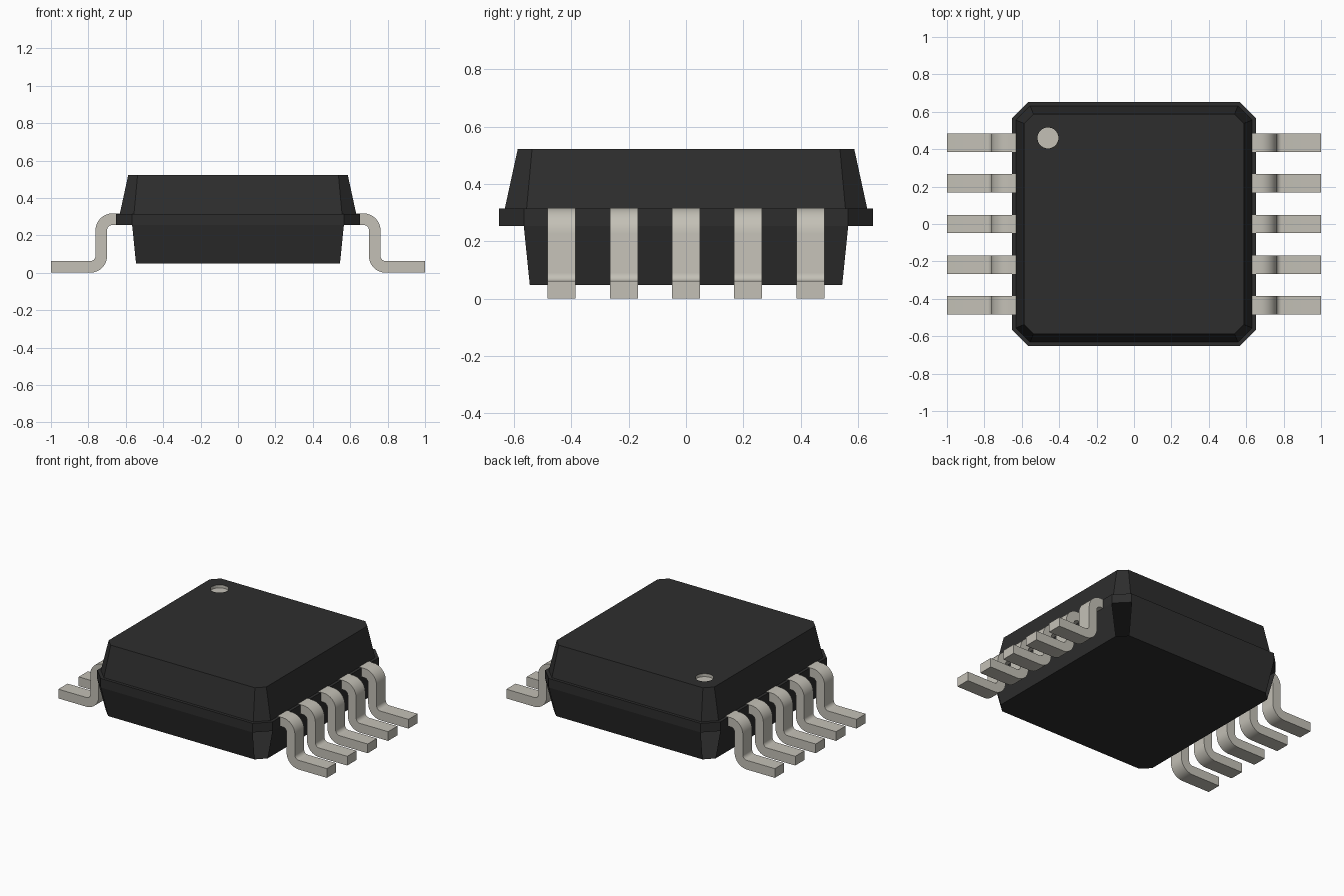
import bpy, bmesh, math

cube = bpy.data.objects.get("Cube")
if cube:
    bpy.data.objects.remove(cube, do_unlink=True)


def material(name, rgb, metallic=0.0):
    m = bpy.data.materials.new(name)
    m.use_nodes = True
    m.diffuse_color = (*rgb, 1)
    bsdf = m.node_tree.nodes["Principled BSDF"]
    bsdf.inputs["Base Color"].default_value = (*rgb, 1)
    bsdf.inputs["Roughness"].default_value = 0.6
    return m


BLACK = material("black plastic", (0.027, 0.027, 0.027))
METAL = material("pale metal", (0.55, 0.53, 0.47))


def finish(name, bm, mats, smooth=False):
    mesh = bpy.data.meshes.new(name)
    bm.to_mesh(mesh)
    bm.free()
    for m in mats:
        mesh.materials.append(m)
    ob = bpy.data.objects.new(name, mesh)
    bpy.context.collection.objects.link(ob)
    if smooth:
        bpy.ops.object.select_all(action='DESELECT')
        ob.select_set(True)
        bpy.context.view_layer.objects.active = ob
        bpy.ops.object.shade_smooth_by_angle(angle=math.radians(35))
    return ob


def octagon(bm, h, c, z):
    """Square of half-width h with corners cut off at c."""
    pts = [(h, -c), (h, c), (c, h), (-c, h), (-h, c), (-h, -c), (-c, -h), (c, -h)]
    return [bm.verts.new((x, y, z)) for x, y in pts]


def bridge(bm, lower, upper, step=1):
    n = len(lower)
    return [bm.faces.new((lower[i], lower[(i + 1) % n], upper[(i + 1) % n], upper[i]))
            for i in range(0, n, step)]


def loop_edges(bm, ring):
    return [bm.edges.get((ring[i - 1], ring[i])) for i in range(len(ring))]


# Upper body: parting band, small ledge, tapered top with a round recess
bm = bmesh.new()
rings = [octagon(bm, *r) for r in ((0.652, 0.566, 0.254), (0.652, 0.566, 0.315),
                                   (0.632, 0.556, 0.315), (0.587, 0.537, 0.522))]
bm.faces.new(rings[0][::-1])
for a, b in zip(rings, rings[1:]):
    bridge(bm, a, b)

# Pin-one marker recess
SIDES, RADIUS, DEPTH = 32, 0.056, 0.02


def circle(z):
    return [bm.verts.new((-0.46 + RADIUS * math.cos(2 * math.pi * i / SIDES),
                          0.46 + RADIUS * math.sin(2 * math.pi * i / SIDES), z))
            for i in range(SIDES)]


rim, base = circle(0.522), circle(0.522 - DEPTH)
marker = bridge(bm, rim, base) + [bm.faces.new(base)]
for f in marker:
    f.material_index = 1
bmesh.ops.triangle_fill(bm, use_beauty=True,
                        edges=loop_edges(bm, rings[-1]) + loop_edges(bm, rim))
bmesh.ops.recalc_face_normals(bm, faces=bm.faces)
finish("upper_body", bm, [BLACK, METAL])

# Lower body: four tapered walls and a floor, open at the cut corners
bm = bmesh.new()
floor = octagon(bm, 0.602, 0.545, 0.048)
top = octagon(bm, 0.652, 0.566, 0.254)
bridge(bm, floor, top, step=2)
bm.faces.new(floor[::-1])
bmesh.ops.delete(bm, geom=[v for v in bm.verts if not v.link_faces], context='VERTS')
finish("lower_body", bm, [BLACK])

# Gull-wing leads: constant-thickness profile extruded across the lead width
THICK, BEND, WIDTH, PITCH = 0.062, 0.059, 0.098, 0.217
MID, TOP_Z, LOW_Z = 0.731, 0.286, THICK / 2


def side_line(offset):
    """Lead path shifted by offset: shoulder, two bends, foot."""
    pts = [(0.632, TOP_Z + offset)]
    for i in range(9):
        a = math.radians(90 - i * 90 / 8)
        r = BEND + offset
        pts.append((MID - BEND + r * math.cos(a), TOP_Z - BEND + r * math.sin(a)))
    for i in range(9):
        a = math.radians(180 + i * 90 / 8)
        r = BEND - offset
        pts.append((MID + BEND + r * math.cos(a), LOW_Z + BEND + r * math.sin(a)))
    return pts + [(1.0, LOW_Z + offset)]


profile = side_line(THICK / 2) + side_line(-THICK / 2)[::-1]


def lead(name, sign, y):
    bm = bmesh.new()
    face = bm.faces.new([bm.verts.new((sign * x, y - WIDTH / 2, z)) for x, z in profile])
    ext = bmesh.ops.extrude_face_region(bm, geom=[face])["geom"]
    bmesh.ops.translate(bm, vec=(0, WIDTH, 0),
                        verts=[v for v in ext if isinstance(v, bmesh.types.BMVert)])
    bmesh.ops.recalc_face_normals(bm, faces=bm.faces)
    finish(name, bm, [METAL], smooth=True)


for side, sign in (("left", 1), ("right", -1)):
    for k in range(5):
        lead(f"{side}_lead_{k + 1}", sign, (k - 2) * PITCH)
